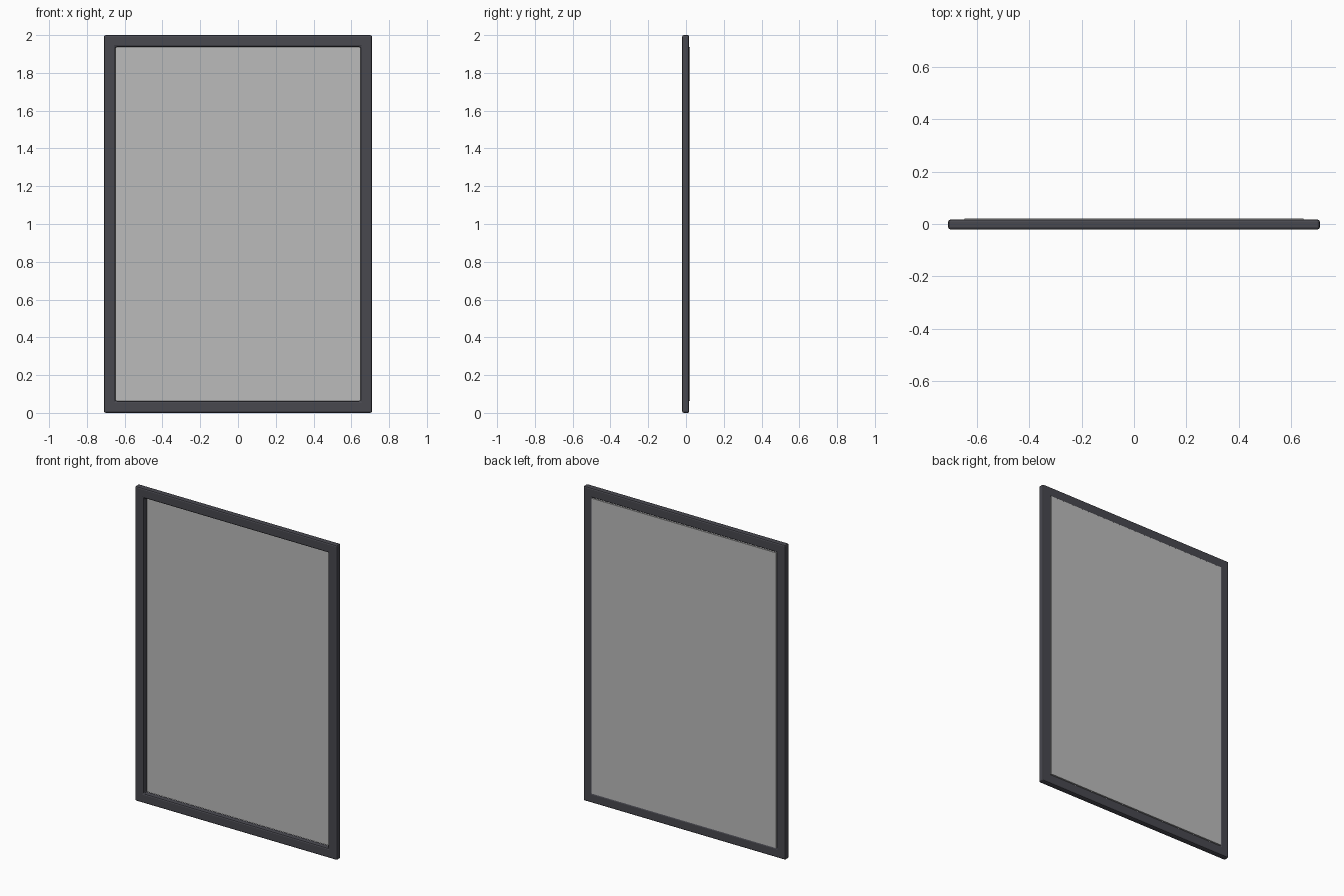
import bpy, bmesh

if "Cube" in bpy.data.objects:
    bpy.data.objects.remove(bpy.data.objects["Cube"])


def material(name, color):
    m = bpy.data.materials.new(name)
    m.diffuse_color = color
    m.use_nodes = True
    m.node_tree.nodes["Principled BSDF"].inputs["Base Color"].default_value = m.diffuse_color
    return m


def rect(bm, hx, z0, z1, y):
    return [bm.verts.new((x, y, z)) for x, z in
            ((-hx, z0), (hx, z0), (hx, z1), (-hx, z1))]


def add_object(name, bm, mat):
    bmesh.ops.recalc_face_normals(bm, faces=bm.faces[:])
    me = bpy.data.meshes.new(name)
    bm.to_mesh(me)
    bm.free()
    me.materials.append(mat)
    ob = bpy.data.objects.new(name, me)
    bpy.context.collection.objects.link(ob)
    return ob


# Frame: rectangular section swept round the opening, all edges eased
W, H, BORDER = 0.71, 2.0, 0.062
FRONT, BACK = -0.021, 0.017
bm = bmesh.new()
rings = [rect(bm, W, 0, H, FRONT),
         rect(bm, W, 0, H, BACK),
         rect(bm, W - BORDER, BORDER, H - BORDER, BACK),
         rect(bm, W - BORDER, BORDER, H - BORDER, FRONT)]
for i in range(4):
    a, b = rings[i], rings[(i + 1) % 4]
    for j in range(4):
        k = (j + 1) % 4
        bm.faces.new((a[j], a[k], b[k], b[j]))
frame = add_object("frame", bm, material("dark_frame", (0.065, 0.065, 0.078, 1)))
bev = frame.modifiers.new("eased_edges", 'BEVEL')
bev.width = 0.009
bev.segments = 2
bev.limit_method = 'ANGLE'

# Glass pane: thin slab set at the back, standing slightly proud of the frame
bm = bmesh.new()
front = rect(bm, W - BORDER, BORDER, H - BORDER, 0.011)
back = rect(bm, W - BORDER, BORDER, H - BORDER, 0.021)
bm.faces.new(front)
bm.faces.new(back)
for j in range(4):
    k = (j + 1) % 4
    bm.faces.new((front[j], front[k], back[k], back[j]))
add_object("glass_pane", bm, material("clear_glass", (0.5, 0.5, 0.5, 0.5)))
